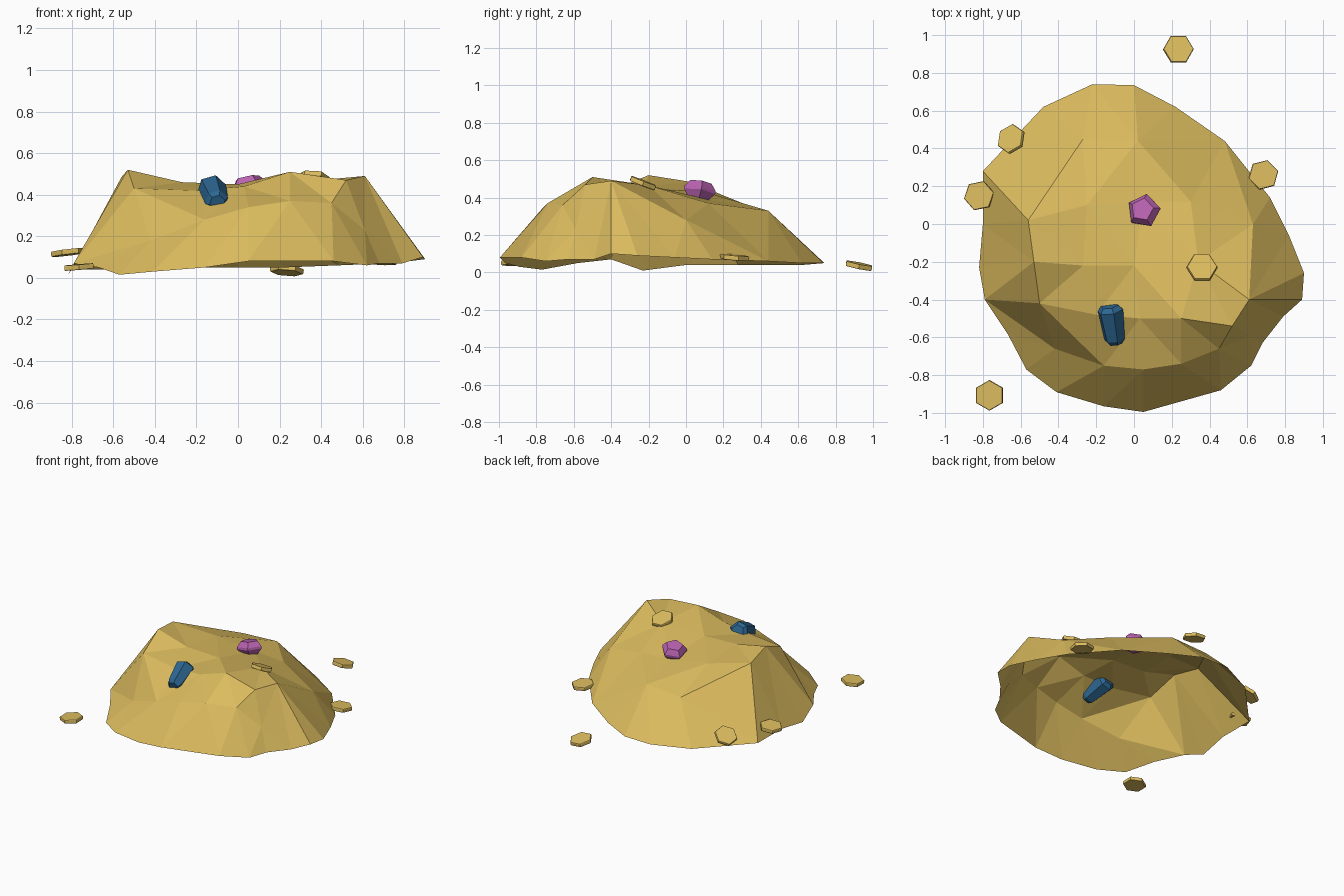
import bpy, bmesh, math
from mathutils import Vector, Euler
from mathutils.geometry import delaunay_2d_cdt

if "Cube" in bpy.data.objects:
    bpy.data.objects.remove(bpy.data.objects["Cube"])


def material(name, rgb):
    m = bpy.data.materials.new(name)
    m.diffuse_color = (*rgb, 1)
    m.use_nodes = True
    m.node_tree.nodes["Principled BSDF"].inputs["Base Color"].default_value = m.diffuse_color
    return m


GOLD = material("gold", (0.716, 0.503, 0.114))
BLUE = material("blue gem", (0.026, 0.137, 0.29))
PINK = material("pink gem", (0.50, 0.127, 0.45))


def add_object(name, bm, mat):
    me = bpy.data.meshes.new(name)
    bm.to_mesh(me)
    bm.free()
    me.materials.append(mat)
    ob = bpy.data.objects.new(name, me)
    bpy.context.collection.objects.link(ob)
    return ob


def faceted(name, mat, sides, rings, loc, rot, spin=0.0):
    """Closed faceted solid from (radius, height) rings about its own axis."""
    bm = bmesh.new()
    loops = []
    for r, z in rings:
        loops.append([bm.verts.new((r * math.cos(spin + math.tau * i / sides),
                                    r * math.sin(spin + math.tau * i / sides), z))
                      for i in range(sides)])
    for a, b in zip(loops, loops[1:]):
        for i in range(sides):
            j = (i + 1) % sides
            bm.faces.new((a[i], a[j], b[j], b[i]))
    bm.faces.new(loops[0][::-1])
    bm.faces.new(loops[-1])
    ob = add_object(name, bm, mat)
    ob.location = loc
    ob.rotation_euler = rot
    return ob


# Mound: open shell, wavy rim and a few key points on the slopes
rim = [(.89, -.40, .10), (.90, -.26, .09), (.82, -.06, .08), (.72, .14, .07),
       (.48, .44, .06), (.22, .62, .05), (0, .735, .05), (-.22, .74, .05),
       (-.48, .62, .04), (-.80, .28, .04), (-.80, 0, .04), (-.82, -.23, .01),
       (-.79, -.40, .07), (-.67, -.58, .05), (-.57, -.77, .015), (-.41, -.89, .03),
       (-.16, -.965, .05), (.05, -.995, .08), (.46, -.88, .08), (.62, -.75, .06),
       (.68, -.63, .07), (.79, -.49, .07)]
slopes = {
    "left_peak": (-.53, -.20, .52), "left_back": (-.56, .02, .485),
    "left_front": (-.50, -.42, .43), "dent": (-.42, -.66, .18),
    "front_a": (-.16, -.75, .28), "front_b": (.05, -.77, .34),
    "front_c": (.25, -.74, .37), "front_d": (.45, -.66, .36),
    "front_e": (.61, -.59, .23), "top_e": (.52, -.54, .47),
    "right_peak": (.61, -.40, .49), "right_back": (.63, 0, .28),
    "top_a": (-.20, -.48, .42), "top_b": (.03, -.50, .44), "top_c": (.25, -.50, .51),
    "mid_a": (-.27, -.22, .46), "mid_b": (0, -.22, .45), "mid_c": (.34, -.20, .465),
    "low_a": (-.25, .10, .43), "low_b": (.05, .12, .39), "low_c": (.30, .12, .37),
    "back_a": (-.27, .45, .31), "back_b": (.02, .44, .33),
}
pts = rim + list(slopes.values())
idx = {k: len(rim) + i for i, k in enumerate(slopes)}
creases = [("right_peak", 0), ("right_peak", "right_back"), ("right_back", 4),
           ("back_b", 4), ("left_back", "back_a"), ("left_back", 9),
           ("left_peak", "left_back"), ("left_peak", "left_front"), ("left_peak", 11),
           ("left_front", 12), ("left_front", "dent"), ("left_front", "front_a"),
           ("dent", "front_a"), ("dent", 12), ("top_c", "top_e"),
           ("top_e", "right_peak"), ("top_c", "front_c")]
edges = [(idx.get(a, a), idx.get(b, b)) for a, b in creases]
v2, _, tris, origin, _, _ = delaunay_2d_cdt(
    [Vector(p[:2]) for p in pts], edges, [list(range(len(rim)))], 1, 1e-5)
bm = bmesh.new()
verts = [bm.verts.new((v.x, v.y, pts[o[0]][2] if o else .2)) for v, o in zip(v2, origin)]
for t in tris:
    f = bm.faces.new([verts[i] for i in t])
    f.normal_update()
    if f.normal.z < 0:
        f.normal_flip()
add_object("mound", bm, GOLD)

# Loose six-sided coins: position, tilt, spin
coins = [((.235, .925, .036), (-.20, .08, 0), 0.0),
         ((.685, .26, .08), (-.08, .05, 0), 0.25),
         ((-.65, .45, .12), (-.30, -.50, 0), math.pi / 6),
         ((-.82, .15, .122), (-.05, -.12, 0), 0.2),
         ((-.765, -.907, .052), (.02, -.08, 0), math.pi / 6),
         ((.36, -.23, .478), (-.37, .05, 0), 0.0)]
for i, (loc, rot, spin) in enumerate(coins):
    faceted(f"coin_{i + 1}", GOLD, 6,
            [(.078, -.0125), (.081, -.008), (.081, .008), (.078, .0125)], loc, rot, spin)

# Long blue crystal lying on the front slope, tapering towards the front
axis = Vector((.03, -.19, -.07))
faceted("blue_crystal", BLUE, 6,
        [(.048, -.105), (.072, -.08), (.056, .085), (.038, .11)],
        (-.115, -.53, .40), axis.to_track_quat('Z', 'Y').to_euler(), 0.3)

# Five-sided pink gem on the back slope
faceted("pink_gem", PINK, 5,
        [(.05, -.055), (.09, -.008), (.09, .008), (.062, .045)],
        (.052, .07, .437), Euler((-.15, -.2, 0)), 0.15)
